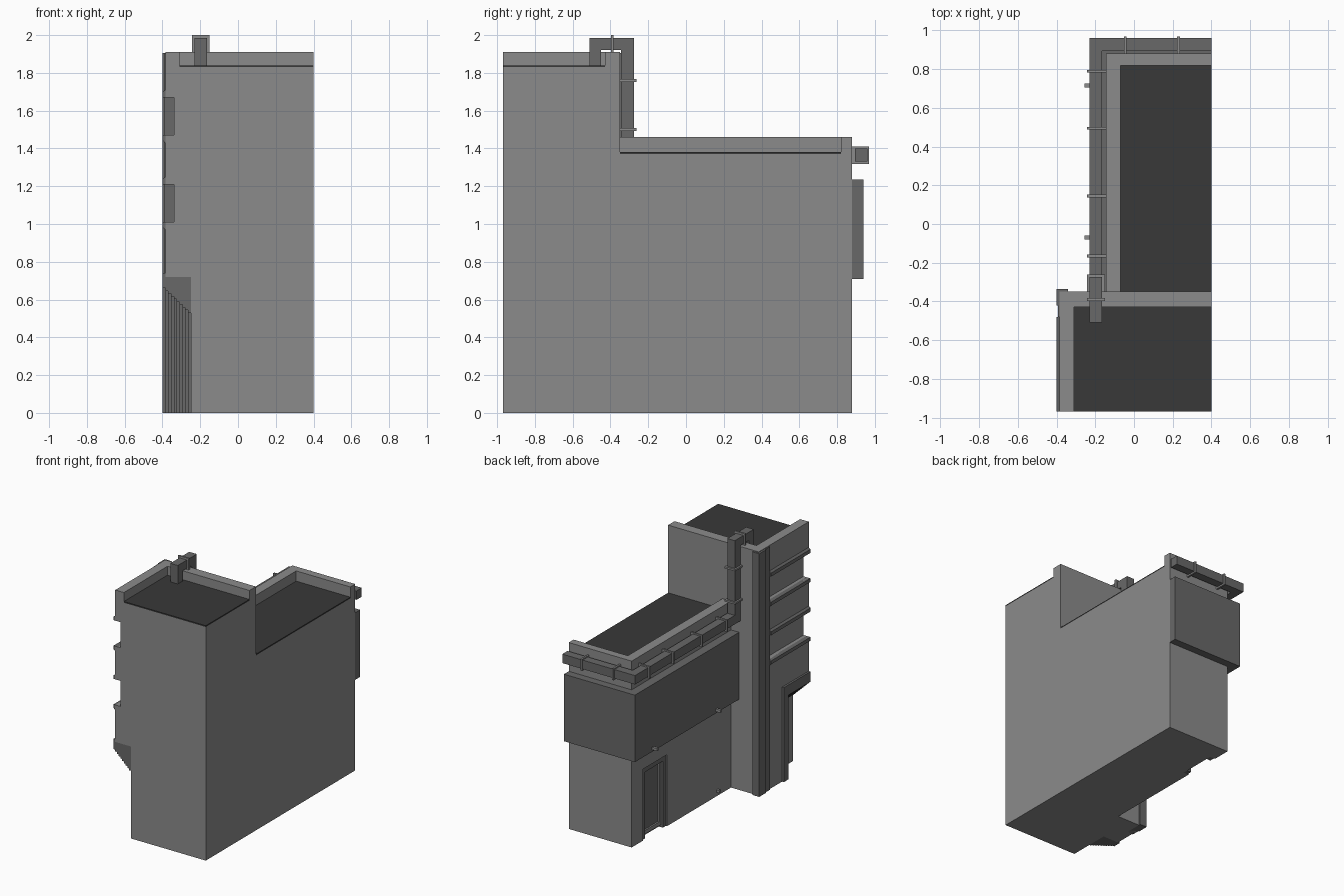
import bpy, bmesh

if "Cube" in bpy.data.objects:
    bpy.data.objects.remove(bpy.data.objects["Cube"])


def material(name, v):
    m = bpy.data.materials.new(name)
    m.diffuse_color = (v, v, v, 1)
    m.use_nodes = True
    m.node_tree.nodes["Principled BSDF"].inputs["Base Color"].default_value = m.diffuse_color
    return m


WALL = material("wall grey", 0.26)
TRIM = material("trim dark grey", 0.14)
ROOF = material("roof charcoal", 0.04)


def finish(name, bm, mat):
    bmesh.ops.recalc_face_normals(bm, faces=bm.faces)
    me = bpy.data.meshes.new(name)
    bm.to_mesh(me)
    bm.free()
    me.materials.append(mat)
    ob = bpy.data.objects.new(name, me)
    bpy.context.collection.objects.link(ob)
    return ob


def boxes(name, mat, *ranges):
    """One object made of boxes, each given as (x0, x1, y0, y1, z0, z1)."""
    bm = bmesh.new()
    for x0, x1, y0, y1, z0, z1 in ranges:
        vs = bmesh.ops.create_cube(bm, size=1)["verts"]
        for v in vs:
            v.co = (x1 if v.co.x > 0 else x0,
                    y1 if v.co.y > 0 else y0,
                    z1 if v.co.z > 0 else z0)
    return finish(name, bm, mat)


def extrude_y(name, mat, profile, y0, y1):
    """Extrude an xz profile along y."""
    bm = bmesh.new()
    f = bm.faces.new([bm.verts.new((x, y0, z)) for x, z in profile])
    r = bmesh.ops.extrude_face_region(bm, geom=[f])
    bmesh.ops.translate(bm, vec=(0, y1 - y0, 0),
                        verts=[v for v in r["geom"] if isinstance(v, bmesh.types.BMVert)])
    return finish(name, bm, mat)


FRONT, MID, BACK = -0.97, -0.35, 0.88
OUT, FACE, WIN, ENTRY, LOW, RIGHT = -0.40, -0.385, -0.34, -0.25, -0.145, 0.40

# Tower: upper storeys with two recessed window bands, over a set-back ground floor
windows = [(1.01, 1.21), (1.47, 1.67)]
prof = [(RIGHT, 0.72), (RIGHT, 1.83), (FACE, 1.83)]
for a, b in reversed(windows):
    prof += [(FACE, b), (WIN, b), (WIN, a), (FACE, a)]
prof.append((FACE, 0.72))
extrude_y("tower_upper_wall", WALL, prof, FRONT, MID)
boxes("tower_ground_floor", WALL,
      (ENTRY, RIGHT, FRONT, MID, 0, 0.72),
      (FACE, ENTRY, -0.64, MID, 0, 0.72))
boxes("tower_parapet", WALL,
      (FACE, -0.31, FRONT, MID, 1.83, 1.91),
      (-0.31, RIGHT, -0.43, MID, 1.83, 1.91))
boxes("tower_roof", ROOF, (-0.31, RIGHT, FRONT, -0.43, 1.83, 1.84))

# Corner pillar in two steps
boxes("corner_pillar", TRIM,
      (OUT, WIN, -0.42, -0.335, 0, 1.905),
      (-0.393, WIN, -0.48, -0.42, 0, 1.905))

# Ledges above and below the window bands, chamfered towards the window
for i, (a, b) in enumerate(windows):
    for z, d, side in ((a, -0.04, "sill"), (b, 0.04, "head")):
        extrude_y(f"window_{side}_{i + 1}", TRIM,
                  [(FACE + 0.02, z), (OUT, z), (OUT, z + d * 0.7), (FACE, z + d)],
                  FRONT, -0.48)
boxes("entrance_ledge", TRIM, (OUT, FACE, FRONT, -0.64, 0.72, 0.74))

# Entrance portal: nested frames stepping inward and downward
N = 10
steps = []
dx = (ENTRY - OUT) / N
for k in range(N):
    x = OUT + dx * k
    top = 0.66 - 0.13 * k / (N - 1)
    jamb = -0.70 - 0.10 * k / (N - 1)
    steps.append((x, x + dx, FRONT, jamb, top, 0.72))
    steps.append((x, x + dx, jamb, -0.64, 0, 0.72))
boxes("stepped_portal", TRIM, *steps)

# Low wing with a recessed doorway in its left side
DY0, DY1, DZ, DX = 0.44, 0.74, 0.56, LOW + 0.045
boxes("wing_walls", WALL,
      (DX, RIGHT, MID, BACK, 0, 1.37),
      (LOW, DX, MID, DY0, 0, 1.37),
      (LOW, DX, DY1, BACK, 0, 1.37),
      (LOW, DX, DY0, DY1, DZ, 1.37))
boxes("wing_parapet", WALL,
      (LOW, -0.07, MID, BACK, 1.37, 1.46),
      (-0.07, RIGHT, 0.82, BACK, 1.37, 1.46))
boxes("wing_roof", ROOF, (-0.07, RIGHT, MID, 0.82, 1.37, 1.38))
boxes("door_frame", TRIM,
      (LOW + 0.01, DX, DY0, DY0 + 0.04, 0, DZ),
      (LOW + 0.01, DX, DY1 - 0.04, DY1, 0, DZ),
      (LOW + 0.01, DX, DY0 + 0.04, DY1 - 0.04, DZ - 0.04, DZ))
boxes("door_border", WALL,
      (DX - 0.02, DX, DY0 + 0.04, DY0 + 0.06, 0.02, DZ - 0.04),
      (DX - 0.02, DX, DY1 - 0.06, DY1 - 0.04, 0.02, DZ - 0.04),
      (DX - 0.02, DX, DY0 + 0.06, DY1 - 0.06, 0.02, 0.05))
boxes("door_panel", TRIM, (DX - 0.008, DX, DY0 + 0.06, DY1 - 0.06, 0.05, DZ - 0.04))

# Overhanging cladding wrapped round the wing
boxes("cladding", TRIM,
      (-0.215, LOW, MID, 0.94, 0.71, 1.235),
      (LOW, RIGHT, BACK, 0.94, 0.71, 1.235))
boxes("drain_spouts", WALL,
      *[(-0.255, -0.215, y - 0.01, y + 0.01, 0.725, 0.745) for y in (0.715, -0.07)],
      (-0.17, LOW, -0.19, -0.17, 0.03, 0.05))

# Square duct: along the back and side, up the tower and over its parapet
X0, X1 = -0.23, -0.165
boxes("duct", TRIM,
      (X0, RIGHT, 0.895, 0.96, 1.33, 1.40),
      (X0, X1, -0.275, 0.895, 1.33, 1.40),
      (X0, X1, -0.345, -0.275, 1.33, 1.985),
      (X0, X1, -0.51, -0.345, 1.92, 1.985),
      (X0, X1, -0.51, -0.45, 1.84, 1.92))

# Thin clamps holding the duct to the walls
T = 0.007
clamps = [(-0.243, LOW, y - T, y + T, 1.318, 1.41) for y in (0.79, 0.495, 0.145, -0.165)]
clamps += [(x - T, x + T, BACK, 0.97, 1.318, 1.41) for x in (-0.045, 0.23)]
clamps += [(-0.243, -0.15, MID, -0.262, z - T, z + T) for z in (1.50, 1.76)]
clamps += [(-0.243, -0.15, -0.39 - T, -0.39 + T, 1.905, 2.0)]
boxes("duct_clamps", WALL, *clamps)
